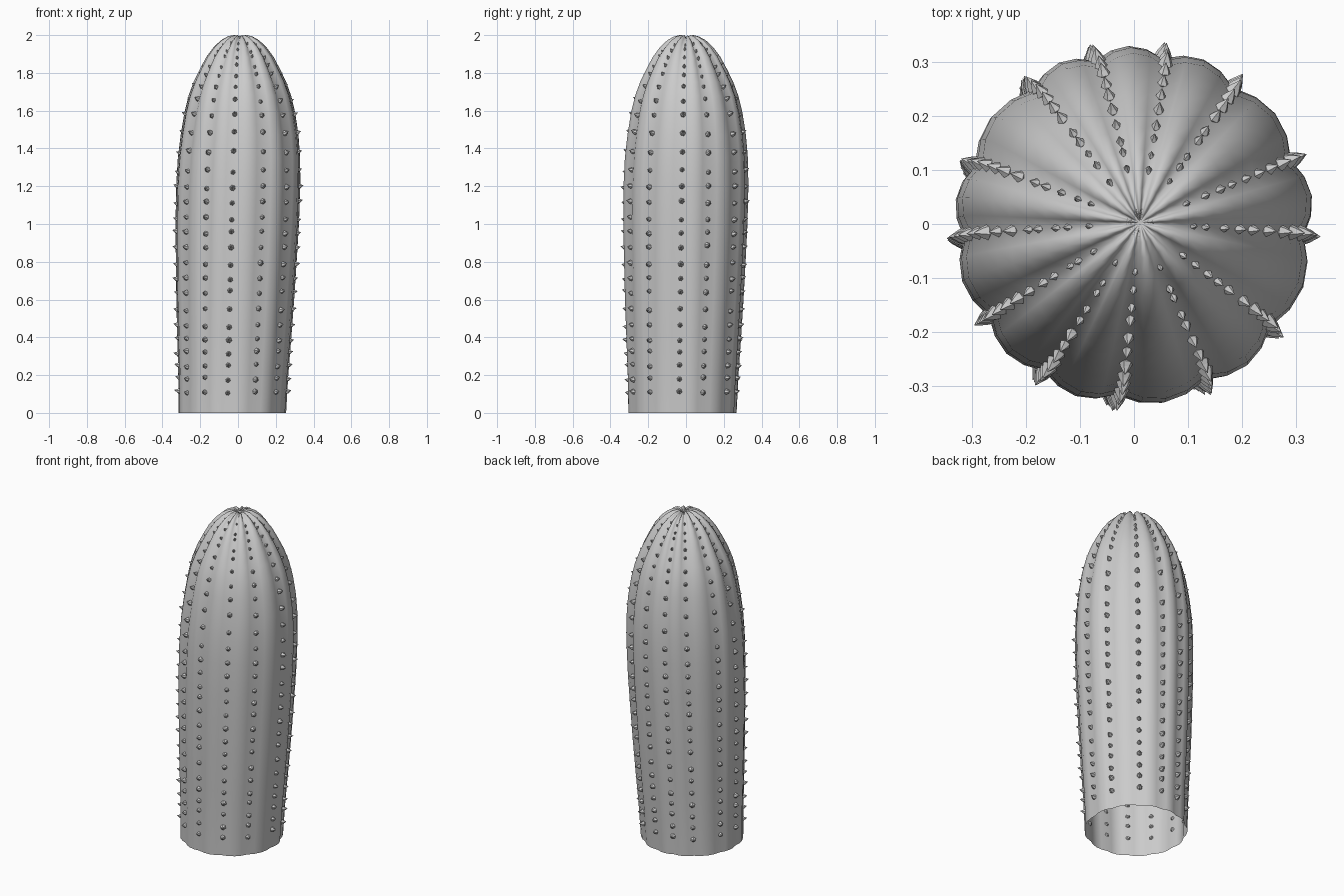
import bpy, bmesh, math, random
from mathutils import Vector

if "Cube" in bpy.data.objects:
    bpy.data.objects.remove(bpy.data.objects["Cube"])

random.seed(4)

# directions of the 13 grooves between the ribs (degrees, seen from above)
GROOVES = [-148, -121.5, -95.5, -65.5, -37, -3.5, 22.5, 54.5, 80.5, 103.5, 126.5, 159, 183.5]
# profile along a rib crest: radius, height, groove depth
PROFILE = [(.288, 0, .010), (.295, .2, .012), (.306, .4, .014), (.316, .6, .016),
           (.324, .8, .017), (.331, 1.0, .018), (.333, 1.2, .019), (.328, 1.35, .020),
           (.316, 1.47, .020), (.297, 1.59, .021), (.275, 1.68, .022), (.247, 1.755, .023),
           (.215, 1.82, .024), (.180, 1.885, .025), (.140, 1.938, .026), (.102, 1.973, .026),
           (.066, 1.993, .025), (.036, 2.0, .022), (.014, 1.992, .012)]
STEPS = 4  # faces across each rib


def centre(z):
    """The trunk leans slightly away from its foot."""
    t = min(z / 1.5, 1)
    return Vector((-.03 + .035 * t + .006 * z / 2, -.02 + .022 * t, 0))


def normal(i):
    a, b = PROFILE[max(i - 1, 0)], PROFILE[min(i + 1, len(PROFILE) - 1)]
    dr, dz = b[0] - a[0], b[1] - a[1]
    n = math.hypot(dr, dz)
    return dz / n, -dr / n


def point(i, angle, groove):
    """Surface point on profile row i; groove 1 = valley, 0 = crest."""
    r, z, d = PROFILE[i]
    nr, nz = normal(i)
    if i == 0:
        nr, nz = 1, 0
    r = max(r - nr * d * groove, .006)
    return centre(z) + Vector((r * math.cos(angle), r * math.sin(angle), z - nz * d * groove))


def finish(bm, name):
    bmesh.ops.recalc_face_normals(bm, faces=bm.faces)
    mesh = bpy.data.meshes.new(name)
    bm.to_mesh(mesh)
    bm.free()
    ob = bpy.data.objects.new(name, mesh)
    bpy.context.collection.objects.link(ob)
    return ob


# ribbed trunk, open underneath
bm = bmesh.new()
columns = []
for k, a in enumerate(GROOVES):
    b = GROOVES[k + 1] if k < 12 else GROOVES[0] + 360
    for s in range(STEPS):
        t = s / STEPS
        columns.append((math.radians(a + (b - a) * t), 1 - math.sin(math.pi * t)))
rows = [[bm.verts.new(point(i, a, g)) for a, g in columns] for i in range(len(PROFILE))]
n = len(columns)
for lo, hi in zip(rows, rows[1:]):
    for j in range(n):
        bm.faces.new((lo[j], lo[(j + 1) % n], hi[(j + 1) % n], hi[j]))
tip = bm.verts.new(centre(2) + Vector((0, 0, 1.965)))
for j in range(n):
    bm.faces.new((rows[-1][j], rows[-1][(j + 1) % n], tip))
for f in bm.faces:
    f.smooth = True
finish(bm, "cactus_trunk")

# spines: small six-sided pointed buds set in the grooves
HEIGHTS = [.11, .18, .25, .32, .39, .46, .545, .64, .71, .79, .88, .955, 1.03, 1.115, 1.195,
           1.28, 1.38, 1.48, 1.575, 1.655, 1.725, 1.785, 1.835, 1.88, 1.915, 1.945]


def spine(bm, base, out, size):
    side = out.orthogonal().normalized()
    up = out.cross(side)
    rings = []
    for h, r in ((-.008, .007), (.003, .015), (.013, .011)):
        rings.append([bm.verts.new(base + size * (out * h + r * (side * math.cos(q) + up * math.sin(q))))
                      for q in (math.tau * m / 6 for m in range(6))])
    top = bm.verts.new(base + size * (out * .030 + Vector((0, 0, .006))))
    bm.faces.new(rings[0])
    for lo, hi in zip(rings, rings[1:]):
        for m in range(6):
            bm.faces.new((lo[m], lo[(m + 1) % 6], hi[(m + 1) % 6], hi[m]))
    for m in range(6):
        bm.faces.new((rings[-1][m], rings[-1][(m + 1) % 6], top))


bm = bmesh.new()
for deg in GROOVES:
    a = math.radians(deg)
    path = [point(i, a, 1) for i in range(len(PROFILE))]
    for h in HEIGHTS:
        z = h + random.uniform(-.008, .008)
        i = next((j for j in range(len(path) - 1) if path[j + 1].z >= z), None)
        if i is None:
            continue
        p = path[i].lerp(path[i + 1], (z - path[i].z) / (path[i + 1].z - path[i].z))
        along = (path[i + 1] - path[i]).normalized()
        out = Vector((math.sin(a), -math.cos(a), 0)).cross(along)
        if out.dot(Vector((math.cos(a), math.sin(a), .5))) < 0:
            out = -out
        size = random.uniform(.85, 1.1) * (1 if z < 1.55 else max(.5, 1 - (z - 1.55) * 1.2))
        spine(bm, p, out.normalized(), size)
finish(bm, "spines")
